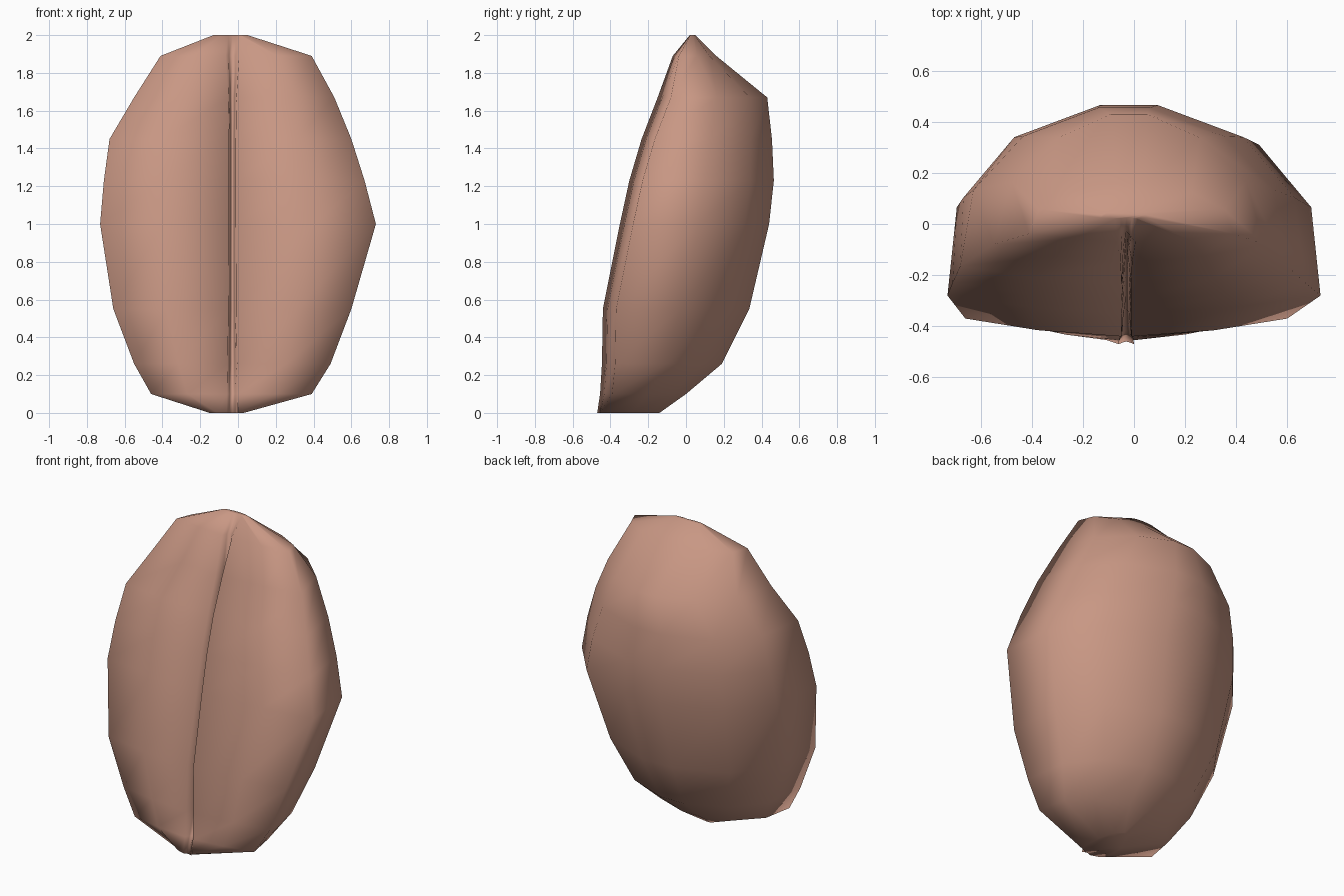
import bpy, bmesh

if "Cube" in bpy.data.objects:
    bpy.data.objects.remove(bpy.data.objects["Cube"])

# Slices: z, crease-lip y, back y, half width, x shift, crease depth, lip half gap, back pinch
SLICES = [
    (0.00, -0.47, -0.14, 0.09, -0.06, 0.01, 0.030, 1.0),
    (0.10, -0.455, 0.00, 0.425, -0.035, 0.04, 0.028, 0.92),
    (0.26, -0.445, 0.19, 0.52, -0.03, 0.11, 0.025, 0.96),
    (0.55, -0.44, 0.335, 0.63, -0.03, 0.16, 0.020, 1.0),
    (1.00, -0.35, 0.44, 0.73, 0.00, 0.17, 0.018, 1.0),
    (1.23, -0.30, 0.465, 0.69, -0.02, 0.17, 0.018, 0.97),
    (1.45, -0.235, 0.455, 0.64, -0.04, 0.15, 0.018, 0.92),
    (1.67, -0.15, 0.43, 0.53, -0.02, 0.10, 0.022, 0.78),
    (1.89, -0.07, 0.16, 0.40, -0.01, 0.04, 0.035, 0.88),
    (2.00, 0.02, 0.05, 0.09, -0.04, 0.005, 0.045, 1.0),
]
CREASE_X = -0.03


def section(z, yf, yb, w, cx, depth, gap, pinch):
    """D-shaped cross-section with a narrow crease in the flat front."""
    edge = yf + 0.07 * min(1.0, (yb - yf) / 0.5)
    span = yb - edge
    half = [(0.55, yf + (edge - yf) * 0.35), (1.0, edge),
            (0.95 * (0.6 + 0.4 * pinch), edge + span * 0.48),
            (0.67 * pinch, edge + span * 0.82), (0.17 * pinch, yb)]
    sides = []
    for s in (1, -1):
        sides.append([(CREASE_X + s * gap * 0.5, yf + depth * 0.6), (CREASE_X + s * gap, yf),
                      *[(cx + s * w * f, y) for f, y in half]])
    ring = [(CREASE_X, yf + depth)] + sides[0] + sides[1][::-1]
    return [(x, y, z) for x, y in ring]


# Bean body lofted through the slices
bm = bmesh.new()
rings = [[bm.verts.new(p) for p in section(*s)] for s in SLICES]
for low, high in zip(rings, rings[1:]):
    n = len(low)
    for i in range(n):
        j = (i + 1) % n
        bm.faces.new((low[i], low[j], high[j], high[i]))
bm.faces.new(rings[0][::-1])
bm.faces.new(rings[-1])
bmesh.ops.recalc_face_normals(bm, faces=bm.faces)
for f in bm.faces:
    f.smooth = True
mesh = bpy.data.meshes.new("bean")
bm.to_mesh(mesh)
bm.free()
bean = bpy.data.objects.new("bean", mesh)
bpy.context.collection.objects.link(bean)

# Roasted brown colour
mat = bpy.data.materials.new("bean_brown")
mat.diffuse_color = (0.58, 0.31, 0.23, 1)
mat.use_nodes = True
mat.node_tree.nodes["Principled BSDF"].inputs["Base Color"].default_value = mat.diffuse_color
mesh.materials.append(mat)
